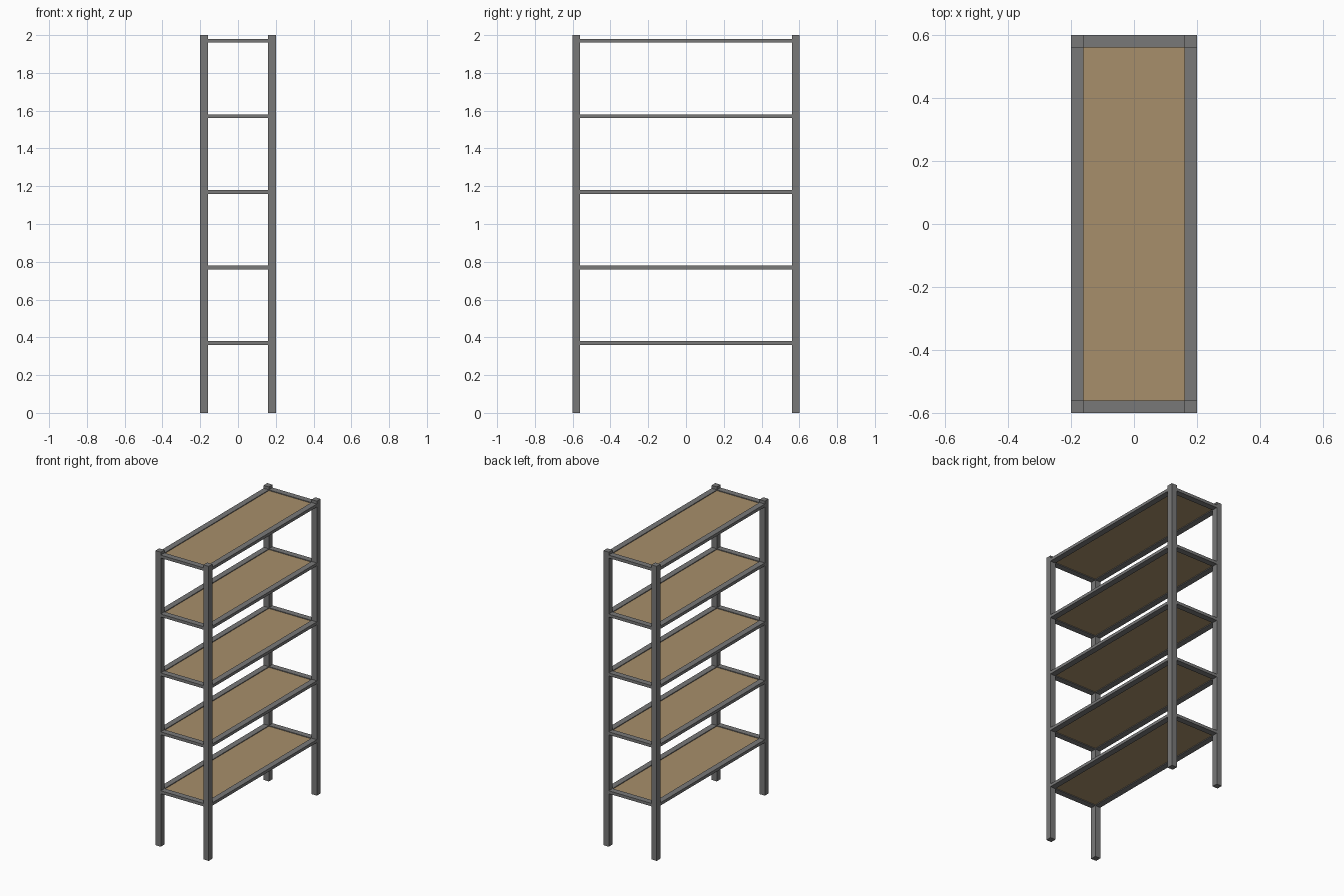
import bpy

if "Cube" in bpy.data.objects:
    bpy.data.objects.remove(bpy.data.objects["Cube"])

def material(name, rgb):
    m = bpy.data.materials.new(name)
    m.diffuse_color = (*rgb, 1)
    m.use_nodes = True
    m.node_tree.nodes["Principled BSDF"].inputs["Base Color"].default_value = m.diffuse_color
    return m

steel = material("grey steel", (0.19, 0.19, 0.19))
wood = material("tan wood", (0.39, 0.275, 0.147))

def box(name, centre, size, mat):
    bpy.ops.mesh.primitive_cube_add(size=1, location=centre)
    ob = bpy.context.object
    ob.name = name
    ob.scale = size
    bpy.ops.object.transform_apply(location=False, rotation=False, scale=True)
    ob.data.materials.append(mat)

T = 0.04            # post and rail width
X, Y = 0.18, 0.58   # post centres

# corner posts
for sx in (-1, 1):
    for sy in (-1, 1):
        box("corner_post", (sx * X, sy * Y, 1), (T, T, 2), steel)

# five shelves, each a rail frame around a thin board
for i in range(5):
    z = 0.37 + 0.4 * i
    for s in (-1, 1):
        box("long_rail", (s * X, 0, z), (T, 2 * Y - T, 0.02), steel)
        box("short_rail", (0, s * Y, z), (2 * X - T, T, 0.02), steel)
    box("shelf_board", (0, 0, z), (2 * X - T, 2 * Y - T, 0.01), wood)
